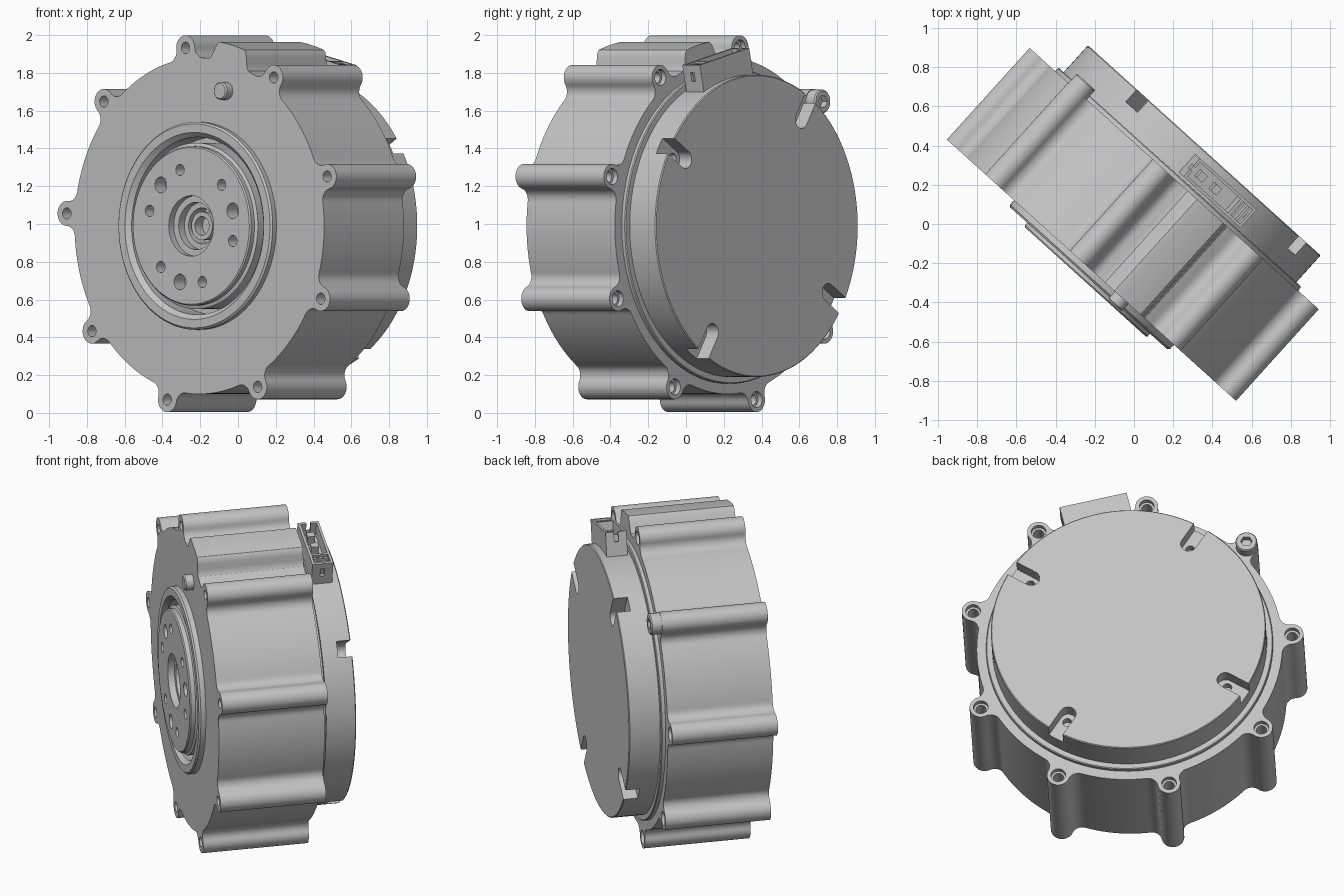
import bpy, bmesh
from math import sin, cos, pi, radians, atan2, acos
from mathutils import Matrix, Vector

cube = bpy.data.objects.get("Cube")
if cube:
    bpy.data.objects.remove(cube, do_unlink=True)

grey = bpy.data.materials.new("machined_grey")
grey.use_nodes = True
grey.diffuse_color = (0.55, 0.55, 0.55, 1)
grey.node_tree.nodes["Principled BSDF"].inputs["Base Color"].default_value = (0.55, 0.55, 0.55, 1)

# Motor frame: local x across the face, local y up, local z out of the front face
TURN = radians(42.1)
FRAME = Matrix((
    (cos(TURN), 0, -sin(TURN), 0.01),
    (-sin(TURN), 0, -cos(TURN), -0.01),
    (0, 1, 0, 0.99),
    (0, 0, 0, 1)))
LOBES = [56 + 40 * i for i in range(9)]


def polar(r, deg):
    return r * cos(radians(deg)), r * sin(radians(deg))


def spin(deg):
    return Matrix.Rotation(radians(deg), 4, 'Z')


def finish(name, bm, place):
    bmesh.ops.remove_doubles(bm, verts=bm.verts, dist=1e-5)
    bmesh.ops.recalc_face_normals(bm, faces=bm.faces)
    mesh = bpy.data.meshes.new(name)
    bm.to_mesh(mesh)
    bm.free()
    mesh.materials.append(grey)
    obj = bpy.data.objects.new(name, mesh)
    bpy.context.collection.objects.link(obj)
    obj.matrix_world = FRAME @ place
    return obj


def lathe(name, profile, at=(0, 0), n=96, phase=0):
    """Revolve (radius, z) points about the local z axis; the ends close on the axis."""
    bm = bmesh.new()
    pts = [(0, profile[0][1])] + profile + [(0, profile[-1][1])]
    rings = [[bm.verts.new((r * cos(2 * pi * i / n + phase), r * sin(2 * pi * i / n + phase), z))
              for i in range(n)] for r, z in pts[1:-1]]
    bm.faces.new(rings[0])
    bm.faces.new(rings[-1])
    for a, b in zip(rings, rings[1:]):
        for i in range(n):
            j = (i + 1) % n
            bm.faces.new((a[i], a[j], b[j], b[i]))
    return finish(name, bm, Matrix.Translation((at[0], at[1], 0)))


def rod(name, r, z0, z1, at=(0, 0), n=32):
    return lathe(name, [(r, z0), (r, z1)], at, n)


def prism(name, outline, z0, z1, turn=0):
    bm = bmesh.new()
    face = bm.faces.new([bm.verts.new((x, y, z0)) for x, y in outline])
    new = bmesh.ops.extrude_face_region(bm, geom=[face])["geom"]
    bmesh.ops.translate(bm, vec=(0, 0, z1 - z0),
                        verts=[v for v in new if isinstance(v, bmesh.types.BMVert)])
    return finish(name, bm, spin(turn))


def box(name, x0, x1, y0, y1, z0, z1, turn=0):
    return prism(name, [(x0, y0), (x1, y0), (x1, y1), (x0, y1)], z0, z1, turn)


def activate(obj):
    bpy.ops.object.select_all(action='DESELECT')
    obj.select_set(True)
    bpy.context.view_layer.objects.active = obj


def cut(obj, cutters):
    activate(obj)
    for c in cutters:
        c.hide_render = True
        mod = obj.modifiers.new("cut", 'BOOLEAN')
        mod.operation = 'DIFFERENCE'
        mod.solver = 'EXACT'
        mod.object = c
        bpy.ops.object.modifier_apply(modifier=mod.name)
        bpy.data.objects.remove(c, do_unlink=True)


def arc(cx, cy, r, a0, a1, n):
    return [(cx + r * cos(a0 + (a1 - a0) * i / n), cy + r * sin(a0 + (a1 - a0) * i / n))
            for i in range(n + 1)]


# Housing outline: round body, nine filleted screw lobes and one wide bump
BODY, LOBE_AT, LOBE, FILLET = 0.89, 0.948, 0.066, 0.06
reach = BODY + FILLET
phi = acos((reach ** 2 + LOBE_AT ** 2 - (LOBE + FILLET) ** 2) / (2 * reach * LOBE_AT))
fx, fy = reach * cos(phi), reach * sin(phi)
flank = arc(fx, fy, FILLET, pi + phi, atan2(-fy, LOBE_AT - fx) % (2 * pi), 8)
alpha = atan2(fy, fx - LOBE_AT)
lobe = [(x, -y) for x, y in flank] + arc(LOBE_AT, 0, LOBE, -alpha, alpha, 20)[1:-1] + flank[::-1]


def ease(t):
    t = min(max(t, 0), 1)
    return t * t * (3 - 2 * t)


def body_radius(deg):
    return BODY + 0.095 * min(ease((deg - 67) / 4), ease((85.5 - deg) / 4))


outline = []
for deg in LOBES:
    m = spin(deg)
    outline += [tuple((m @ Vector((x, y, 0)))[:2]) for x, y in lobe]
    start = deg + phi * 180 / pi
    gap = 40 - 2 * phi * 180 / pi
    outline += [polar(body_radius(start + gap * i / 30), start + gap * i / 30) for i in range(1, 30)]

housing = prism("housing", outline, -0.31, 0.32)
screw_holes = [lathe("hole_cutter", [(0.043, -0.4), (0.043, -0.28), (0.03, -0.28), (0.03, 0.4)],
                     polar(LOBE_AT, d), 24) for d in LOBES]
cut(housing, screw_holes + [rod("recess_cutter", 0.47, 0.2, 0.5, n=96)])

# Front bearing ring: outer wall with a chamfered mouth
ring = lathe("bearing_ring", [(0.55, 0.3), (0.55, 0.35), (0.54, 0.36), (0.51, 0.36)])
cut(ring, [lathe("ring_cutter", [(0.47, 0.2), (0.47, 0.335), (0.5, 0.365), (0.5, 0.4)])])

# Output rotor with three groups of three holes and a stepped bore
rotor = lathe("output_rotor", [(0.44, 0.18), (0.44, 0.345), (0.422, 0.352), (0.422, 0.378), (0.415, 0.385)])
bores = [lathe("bore_cutter", [(0.095, 0.22), (0.095, 0.3), (0.125, 0.3), (0.125, 0.345),
                               (0.16, 0.345), (0.16, 0.45)], n=64)]
for group in (15, 135, 255):
    for step, r in ((-30, 0.03), (0, 0.042), (30, 0.03)):
        bores.append(rod("bolt_cutter", r, 0.3, 0.45, polar(0.307, group + step), 24))
cut(rotor, bores)

shaft = rod("centre_shaft", 0.075, 0.2, 0.3, n=48)
cut(shaft, [rod("shaft_cutter", 0.05, 0.24, 0.4)])

# Locating pin on the front face
lathe("locating_pin", [(0.047, 0.3), (0.047, 0.365), (0.04, 0.372)], polar(0.74, 75), 32)

# Rear flange and cover with four radial slots
lathe("rear_flange", [(0.835, -0.29), (0.835, -0.33), (0.83, -0.335)])
cover = lathe("rear_cover", [(0.8, -0.3), (0.8, -0.515), (0.795, -0.52)], n=128)
slots = []
SLOT = 0.048
for deg in (32, 122, 212, 302):
    shape = [(0.9, -SLOT), (0.9, SLOT)] + arc(0.665, 0, SLOT, pi / 2, 3 * pi / 2, 14)
    slots.append(prism("slot_cutter", shape, -0.6, -0.435, deg))
    slots.append(rod("slot_hole_cutter", 0.027, -0.5, -0.39, polar(0.675, deg), 24))
cut(cover, slots)

# Single fitted socket screw in one lobe
screw = lathe("socket_screw", [(0.036, -0.25), (0.036, -0.31), (0.063, -0.31), (0.063, -0.368), (0.057, -0.375)],
              polar(LOBE_AT, 136), 40)
cut(screw, [lathe("hex_cutter", [(0.034, -0.4), (0.034, -0.34)], polar(LOBE_AT, 136), 6)])

# Cable connector: open-topped shell on the cover rim
SIDE = -13
shell = box("connector_shell", -0.2, 0.2, 0.77, 0.92, -0.475, -0.35, SIDE)
cut(shell, [
    box("cavity_cutter", -0.185, 0.1, 0.83, 1, -0.46, -0.365, SIDE),
    box("end_cell_cutter", 0.115, 0.185, 0.86, 1, -0.46, -0.365, SIDE),
    box("end_slot_cutter", 0.18, 0.25, 0.83, 0.88, -0.425, -0.4, SIDE),
    box("key_slot_cutter", -0.25, -0.18, 0.86, 1, -0.425, -0.4, SIDE)])
for x in (-0.12, -0.02):
    box("connector_contact", x - 0.02, x + 0.02, 0.82, 0.89, -0.435, -0.39, SIDE)
for x in (0.13, 0.17):
    box("connector_rib", x - 0.006, x + 0.006, 0.85, 0.91, -0.462, -0.363, SIDE)

# Smooth curved walls, keep machined edges crisp
for obj in bpy.context.collection.objects:
    if obj.type == 'MESH' and obj.data.materials and obj.data.materials[0] == grey:
        activate(obj)
        bpy.ops.object.shade_smooth_by_angle(angle=radians(28))
